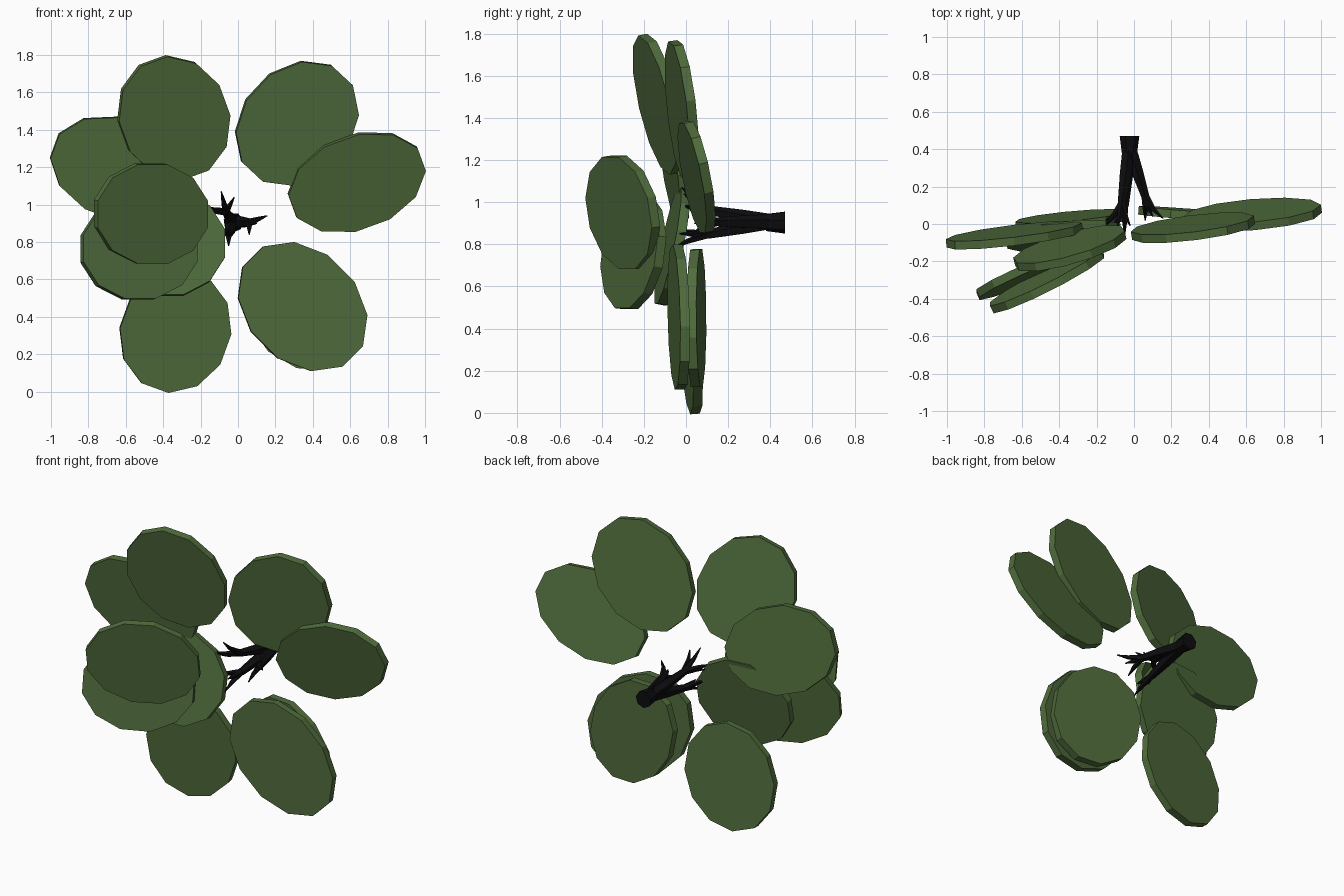
import bpy, bmesh, math
from mathutils import Vector

if "Cube" in bpy.data.objects:
    bpy.data.objects.remove(bpy.data.objects["Cube"])


def material(name, rgb):
    m = bpy.data.materials.new(name)
    m.diffuse_color = (*rgb, 1)
    m.use_nodes = True
    m.node_tree.nodes["Principled BSDF"].inputs["Base Color"].default_value = m.diffuse_color
    return m


GREEN = material("leaf_green", (0.08, 0.15, 0.045))
BLACK = material("branch_black", (0.004, 0.004, 0.005))


def finish(bm, name, mat):
    bmesh.ops.recalc_face_normals(bm, faces=bm.faces)
    me = bpy.data.meshes.new(name)
    bm.to_mesh(me)
    bm.free()
    me.materials.append(mat)
    ob = bpy.data.objects.new(name, me)
    bpy.context.collection.objects.link(ob)
    return ob


def prism(bm, low, high):
    """Closed solid between two matching rings of points."""
    lo = [bm.verts.new(p) for p in low]
    hi = [bm.verts.new(p) for p in high]
    bm.faces.new(lo)
    bm.faces.new(hi)
    n = len(lo)
    for i in range(n):
        j = (i + 1) % n
        bm.faces.new((lo[i], lo[j], hi[j], hi[i]))


def leaf_pad(name, centre, slope, radii, turn, phase=15, thick=0.045, sides=12):
    """Flat oval pad; slope = how y changes along x and z."""
    bm = bmesh.new()
    c, (a, b), t = Vector(centre), slope, math.radians(turn)
    n = Vector((a, -1, b)).normalized() * thick / 2
    ring = []
    for i in range(sides):
        g = math.radians(phase) + math.tau * i / sides
        u, v = radii[0] * math.cos(g), radii[1] * math.sin(g)
        dx = u * math.cos(t) - v * math.sin(t)
        dz = u * math.sin(t) + v * math.cos(t)
        ring.append(c + Vector((dx, a * dx + b * dz, dz)))
    prism(bm, [p - n for p in ring], [p + n for p in ring])
    return finish(bm, name, GREEN)


# Leaf pads: centre, slope, radii, turn in the front plane
leaf_pad("leaf_top_left", (-.343, -.13, 1.465), (.25, -.2), (.335, .295), 110)
leaf_pad("leaf_top_right", (.315, -.02, 1.435), (.15, -.14), (.365, .295), 47)
leaf_pad("leaf_right", (.635, .05, 1.12), (.13, -.24), (.38, .25), 20)
leaf_pad("leaf_low_right_front", (.345, -.035, .455), (.09, .0), (.39, .30), -45)
leaf_pad("leaf_low_right_back", (.335, .05, .45), (-.08, -.02), (.36, .285), -55)
leaf_pad("leaf_low_left", (-.335, .02, .325), (.1, -.08), (.335, .295), 70)
leaf_pad("leaf_left_front", (-.465, -.30, .952), (.5, -.15), (.305, .275), 0)
leaf_pad("leaf_left_lower", (-.53, -.25, .765), (.42, .12), (.315, .28), 0)
leaf_pad("leaf_left_inner", (-.375, -.065, .79), (.1, .2), (.315, .285), 0)
leaf_pad("leaf_left_back", (-.64, -.06, 1.19), (.1, -.12), (.375, .27), -20)


def limb(bm, path, radii, sides=5):
    """Tapered chain of segments along a path."""
    pts = [Vector(p) for p in path]
    rings = []
    for i, p in enumerate(pts):
        d = (pts[min(i + 1, len(pts) - 1)] - pts[max(i - 1, 0)]).normalized()
        s = d.cross(Vector((0, 0, 1))).normalized()
        w = s.cross(d)
        rings.append([p + radii[i] * (s * math.cos(math.tau * k / sides + .3)
                      + w * math.sin(math.tau * k / sides + .3)) for k in range(sides)])
    for lo, hi in zip(rings, rings[1:]):
        prism(bm, lo, hi)


# Trunk stub, flared at the cut end
bm = bmesh.new()
limb(bm, [(-.025, .47, .905), (-.025, .38, .905)], [.054, .042], 7)
finish(bm, "trunk", BLACK)

# Three main branches, each splitting into thin twigs
root = (-.025, .41, .905)
branches = {
    "upper_branch": ((-.065, .11, .96), [(-.09, -.02, 1.07), (-.17, -.02, .985),
                                        (-.02, -.01, 1.04), (-.15, .02, .96)]),
    "right_branch": ((.06, .15, .905), [(.155, .03, .94), (.06, .02, .84), (.10, .04, .90)]),
    "lower_branch": ((-.05, .10, .845), [(-.05, -.06, .78), (-.13, -.03, .87), (-.05, -.03, .85)]),
}
for name, (fork, tips) in branches.items():
    bm = bmesh.new()
    f = Vector(fork)
    limb(bm, [root, Vector(root).lerp(f, .5), f], [.038, .033, .023])
    for tip in tips:
        mid = f.lerp(Vector(tip), .5) + Vector((0, -.015, 0))
        limb(bm, [f, mid, tip], [.021, .013, .003])
    finish(bm, name, BLACK)
